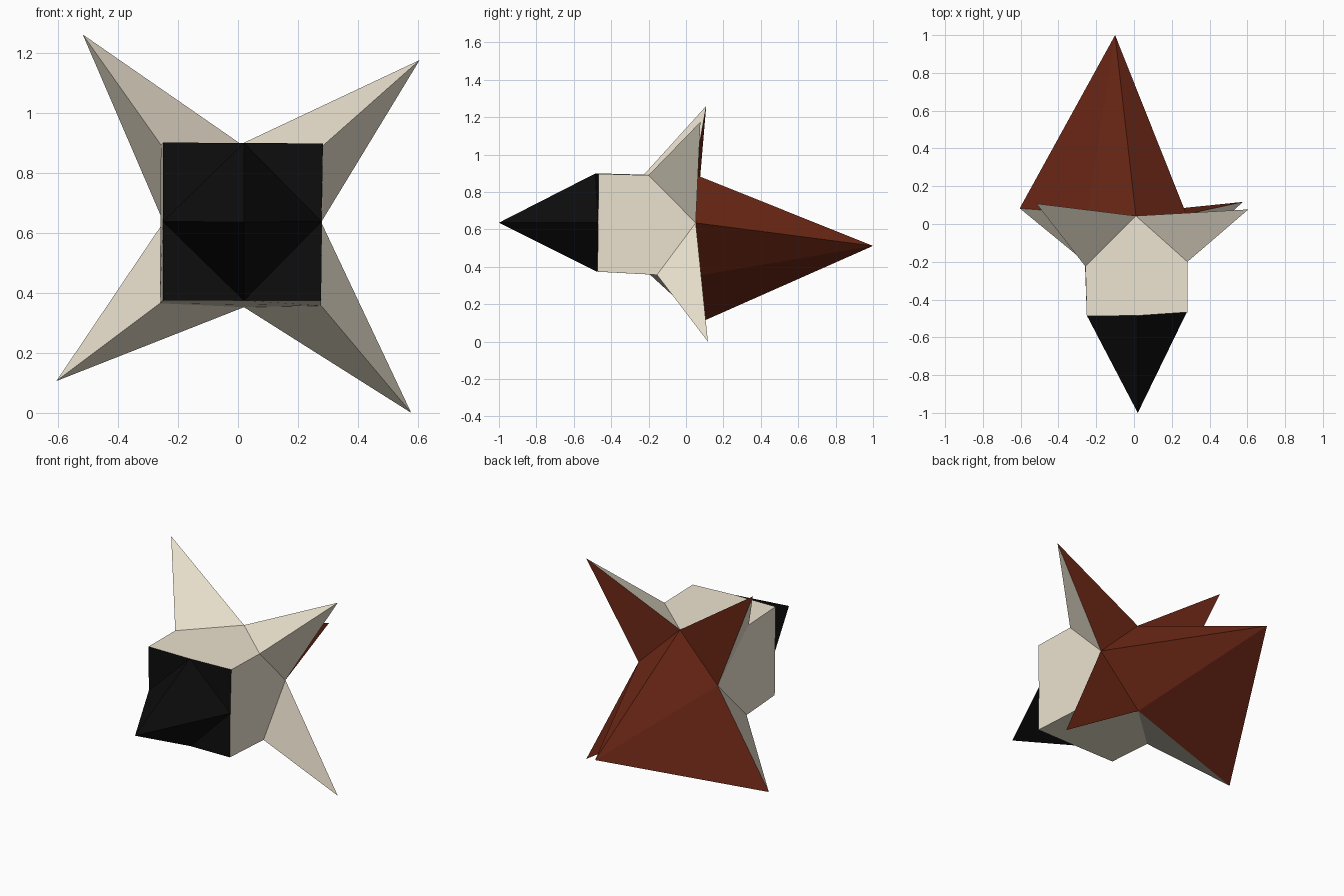
import bpy, bmesh

if "Cube" in bpy.data.objects:
    bpy.data.objects.remove(bpy.data.objects["Cube"])

# Corner order: top right, bottom right, bottom left, top left.
# Edge middle order: top, right, bottom, left.
front_corners = [(.283, -.467, .897), (.277, -.473, .374), (-.25, -.48, .375), (-.25, -.487, .9)]
front_mids = [(.02, -.485, .899), (.278, -.47, .637), (.02, -.477, .374), (-.25, -.484, .637)]
rear_corners = [(.283, -.2, .89), (.277, -.155, .357), (-.26, -.2, .365), (-.257, -.225, .893)]
rear_mids = [(.01, .043, .895), (.277, .052, .635), (.02, .06, .352), (-.248, .055, .635)]
spike_tips = [(.605, .077, 1.175), (.577, .117, 0), (-.605, .083, .106), (-.517, .108, 1.26)]

bm = bmesh.new()
F, FM, R, RM, S = ([bm.verts.new(p) for p in ring] for ring in
                   (front_corners, front_mids, rear_corners, rear_mids, spike_tips))
nose_tip = bm.verts.new((.02, -1, .636))
tail_tip = bm.verts.new((-.1, 1, .512))
parts = {"body": [], "nose": [], "spike_fronts": [], "spike_backs": [], "tail": []}


def add(part, *verts):
    parts[part].append(bm.faces.new(verts))


for i in range(4):
    j = (i + 1) % 4
    # block sides, pointed at the rear where the corners are cut off
    add("body", F[i - 1], FM[i], F[i], R[i], RM[i], R[i - 1])
    # flat front corners around the pointed nose
    add("nose", F[i], FM[i], FM[j])
    add("nose", FM[i], FM[j], nose_tip)
    # spikes drawn out of the cut corners
    add("spike_fronts", R[i], RM[i], S[i])
    add("spike_fronts", R[i], RM[j], S[i])
    # the tail swallows the back of the bottom left spike
    if i == 2:
        add("tail", RM[i], S[i], tail_tip)
        add("tail", RM[j], S[i], tail_tip)
    else:
        add("spike_backs", RM[i], RM[j], S[i])
        add("tail", RM[i], RM[j], tail_tip)

bmesh.ops.recalc_face_normals(bm, faces=bm.faces[:])


def material(name, color):
    m = bpy.data.materials.new(name)
    m.diffuse_color = (*color, 1)
    m.use_nodes = True
    m.node_tree.nodes["Principled BSDF"].inputs["Base Color"].default_value = m.diffuse_color
    return m


cream = material("cream", (.84, .77, .63))
black = material("black", (.004, .004, .004))
rust = material("rust", (.16, .022, .008))
mats = {"body": cream, "nose": black, "spike_fronts": cream, "spike_backs": rust, "tail": rust}

# one object per part, keeping the outward facing order
for name, faces in parts.items():
    verts = list(dict.fromkeys(v for f in faces for v in f.verts))
    index = {v: k for k, v in enumerate(verts)}
    mesh = bpy.data.meshes.new(name)
    mesh.from_pydata([v.co[:] for v in verts], [], [[index[v] for v in f.verts] for f in faces])
    mesh.materials.append(mats[name])
    bpy.context.collection.objects.link(bpy.data.objects.new(name, mesh))
bm.free()
